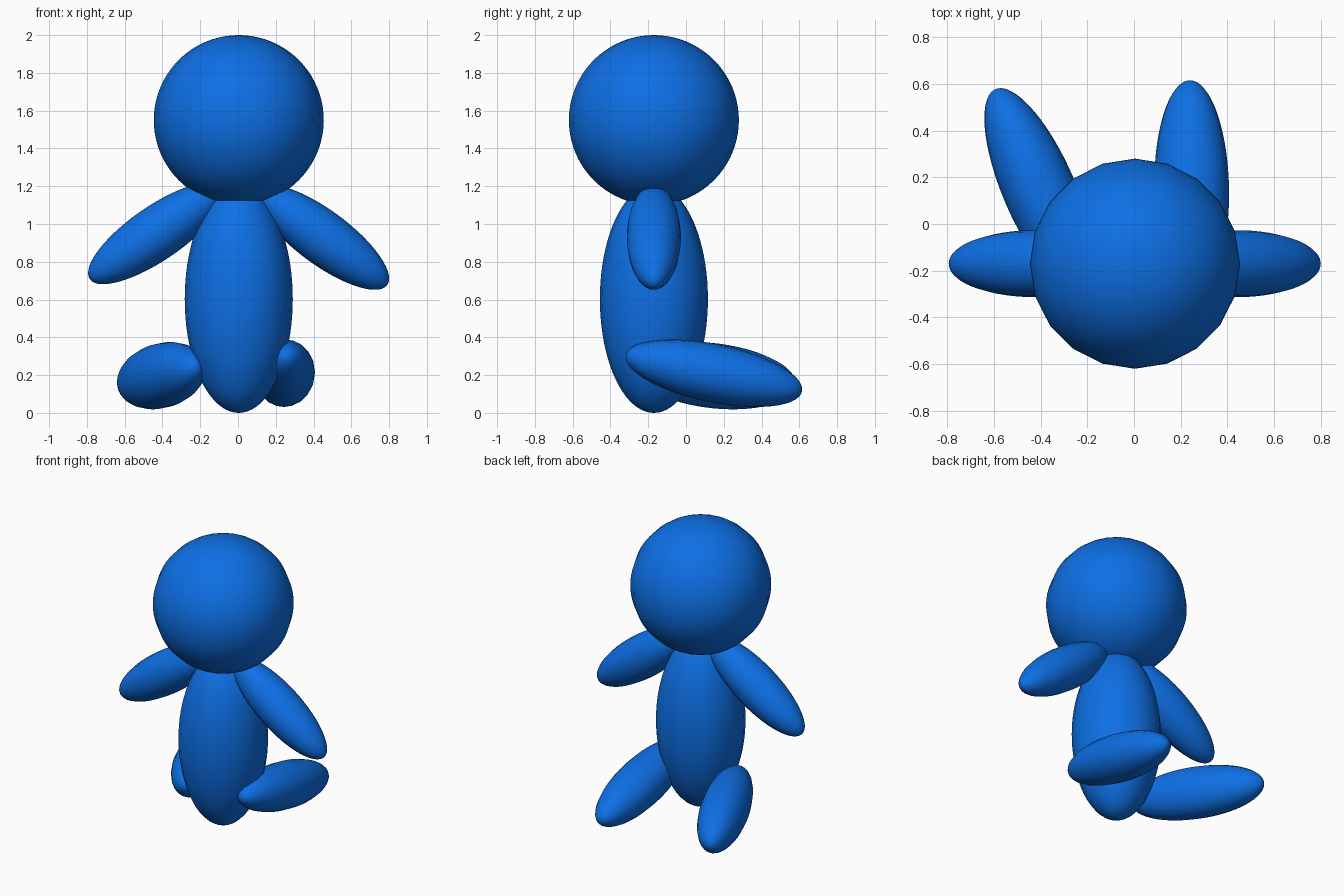
import bpy
from math import radians
from mathutils import Vector

if "Cube" in bpy.data.objects:
    bpy.data.objects.remove(bpy.data.objects["Cube"])

blue = bpy.data.materials.new("blue")
blue.diffuse_color = (0.004, 0.16, 0.78, 1)
blue.use_nodes = True
blue.node_tree.nodes["Principled BSDF"].inputs["Base Color"].default_value = blue.diffuse_color


def ellipsoid(name, centre, radii, axis=(0, 0, 1)):
    """Smooth ellipsoid whose local z points along axis."""
    bpy.ops.mesh.primitive_uv_sphere_add(segments=20, ring_count=40, radius=1, location=centre)
    ob = bpy.context.object
    ob.name = name
    ob.scale = radii
    ob.rotation_euler = Vector(axis).to_track_quat('Z', 'Y').to_euler()
    ob.data.materials.append(blue)
    bpy.ops.object.shade_smooth()
    return ob


def aim(yaw, drop):
    """Direction: yaw degrees from +y towards +x, drop degrees below level."""
    v = Vector((0, 1, 0))
    from mathutils import Euler
    v.rotate(Euler((radians(-drop), 0, 0)))
    v.rotate(Euler((0, 0, radians(-yaw))))
    return v


# head and torso
ellipsoid("head", (0.004, -0.17, 1.55), (0.45, 0.45, 0.45))
ellipsoid("torso", (0.004, -0.17, 0.603), (0.286, 0.286, 0.603))

# arms, sloping down and outwards
ellipsoid("right_arm", (0.447, -0.17, 0.93), (0.143, 0.143, 0.426), aim(90, 36.5))
ellipsoid("left_arm", (-0.43, -0.17, 0.952), (0.143, 0.143, 0.43), aim(-90, 34.5))

# legs, reaching out along +y
ellipsoid("right_leg", (0.247, 0.148, 0.21), (0.16, 0.154, 0.476), aim(-1, 11.6))
ellipsoid("left_leg", (-0.405, 0.144, 0.197), (0.155, 0.172, 0.475), aim(-23.5, 6))
